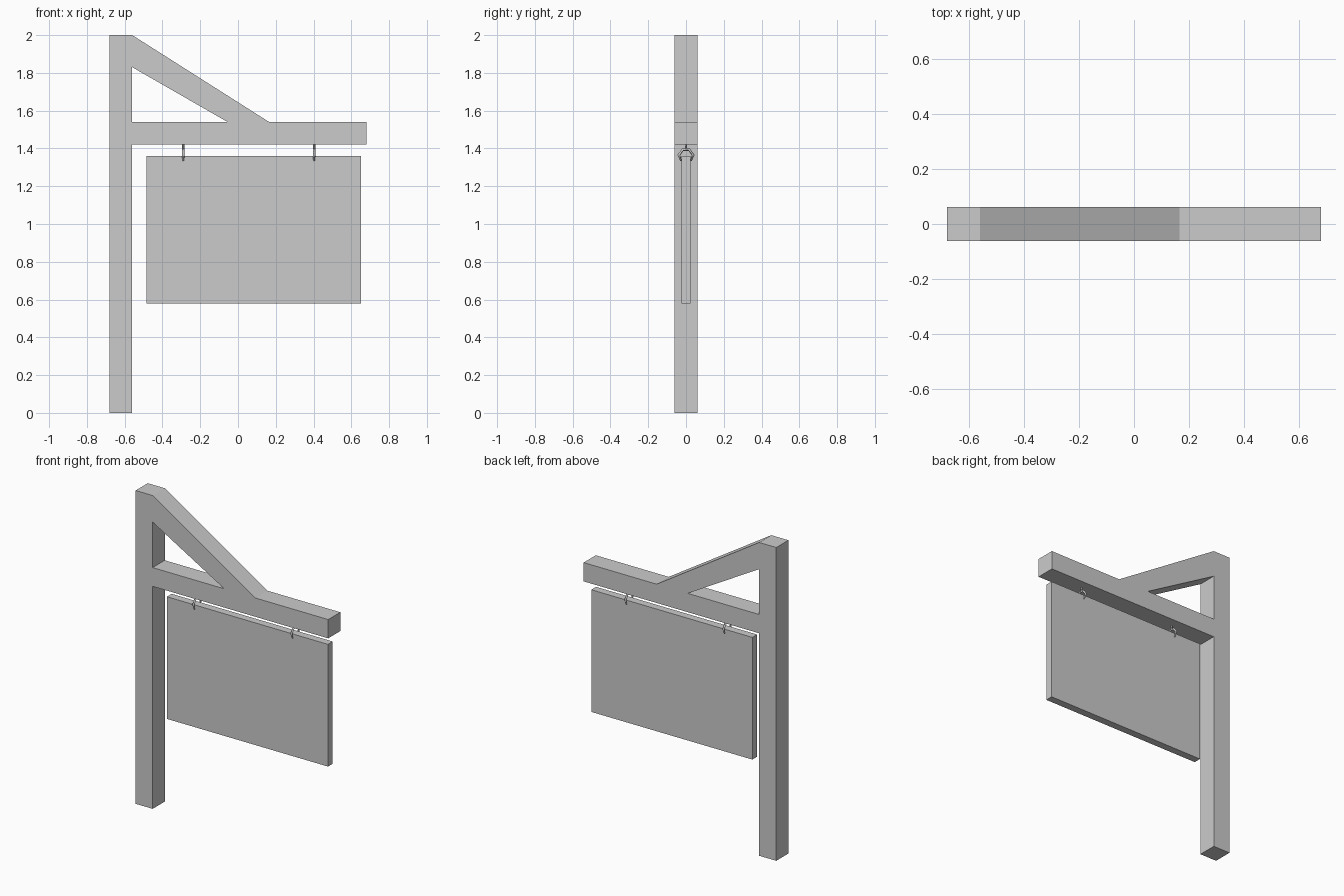
import bpy, bmesh
from mathutils import Vector

if "Cube" in bpy.data.objects:
    bpy.data.objects.remove(bpy.data.objects["Cube"])


def finish(bm, name):
    bmesh.ops.recalc_face_normals(bm, faces=bm.faces)
    me = bpy.data.meshes.new(name)
    bm.to_mesh(me)
    bm.free()
    ob = bpy.data.objects.new(name, me)
    bpy.context.collection.objects.link(ob)
    return ob


def slab(name, points, polys, half):
    """Extrude a front (x, z) outline made of joined polygons through y = +-half."""
    bm = bmesh.new()
    vs = [bm.verts.new((x, -half, z)) for x, z in points]
    faces = [bm.faces.new([vs[i] for i in p]) for p in polys]
    ext = bmesh.ops.extrude_face_region(bm, geom=faces, use_keep_orig=True)
    moved = [g for g in ext["geom"] if isinstance(g, bmesh.types.BMVert)]
    bmesh.ops.translate(bm, verts=moved, vec=(0, 2 * half, 0))
    return finish(bm, name)


def rod(name, x, path, radii):
    """Four-sided bar along a (y, z) path in the plane at x."""
    cu = bpy.data.curves.new(name, 'CURVE')
    cu.dimensions = '3D'
    cu.bevel_depth = 1.0
    cu.bevel_resolution = 0
    cu.use_fill_caps = True
    sp = cu.splines.new('POLY')
    sp.points.add(len(path) - 1)
    for p, (y, z), r in zip(sp.points, path, radii):
        p.co = (x, y, z, 1)
        p.radius = r
    ob = bpy.data.objects.new(name, cu)
    bpy.context.collection.objects.link(ob)
    return ob


# Post, beam and diagonal brace as one continuous frame
pts = [(-.68, 0), (-.56, 0), (-.56, 1.42), (.68, 1.42), (.68, 1.54), (.165, 1.54),
       (-.055, 1.54), (-.56, 1.54), (-.56, 1.83), (-.56, 2), (-.68, 2)]
slab("post_frame", pts,
     [(0, 1, 2, 7, 8, 9, 10), (2, 3, 4, 5, 6, 7), (5, 9, 8, 6)], 0.061)

# Hanging board
slab("sign_board", [(-.485, .58), (.652, .58), (.652, 1.36), (-.485, 1.36)],
     [(0, 1, 2, 3)], 0.024)

# Hangers: short stem and an angular clasp gripping the board edge
half = [(.016, 1.394), (.038, 1.365), (.026, 1.334)]
clasp = [(-y, z) for y, z in reversed(half)] + half
for i, x in enumerate((-.29, .403), 1):
    rod(f"hanger_stem_{i}", x, [(0, 1.39), (0, 1.425)], [.006] * 2)
    rod(f"hanger_clasp_{i}", x, clasp, [.004, .007, .007, .007, .007, .004])
